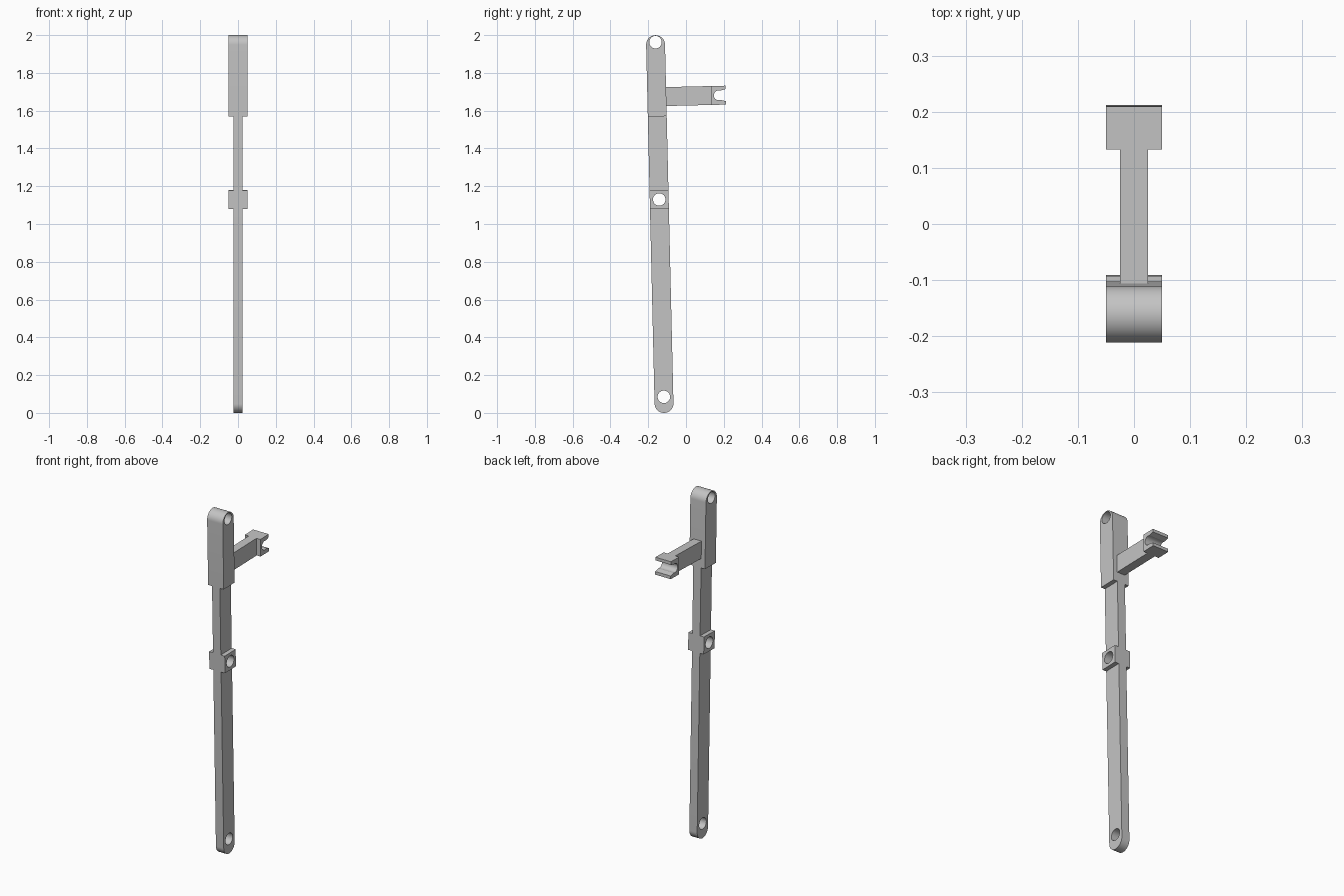
import bpy
import bmesh
from math import cos, sin, pi, radians
from mathutils import Matrix

cube = bpy.data.objects.get("Cube")
if cube:
    bpy.data.objects.remove(cube, do_unlink=True)

# Single plain grey
grey = bpy.data.materials.new("light_grey")
grey.use_nodes = True
colour = (0.55, 0.55, 0.55, 1)
grey.diffuse_color = colour
grey.node_tree.nodes["Principled BSDF"].inputs["Base Color"].default_value = colour

WIDE, NARROW = 0.05, 0.025   # half thicknesses across x
R = 0.05                     # half depth of the lever
HOLE = 0.033
TOP = 1.9                    # centre of the top rounding
ARM = 1.624                  # height of the side arm

# Profile plane (depth, height) stood upright, then leaned slightly forward
upright = Matrix(((0, 0, 1, 0), (1, 0, 0, 0), (0, 1, 0, 0), (0, 0, 0, 1)))
PLACE = (Matrix.Translation((0, -0.1164, R))
         @ Matrix.Rotation(0.0235, 4, 'X') @ upright)


def arc(u, v, r, start, end, steps=24):
    angles = [radians(start + (end - start) * i / steps) for i in range(steps + 1)]
    return [(u + r * cos(a), v + r * sin(a)) for a in angles]


def hole(v):
    return arc(0, v, HOLE, 0, 360, 40)[:-1]


def box(u0, u1, v0, v1):
    return [(u0, v0), (u1, v0), (u1, v1), (u0, v1)]


def plate(name, half, *loops):
    """Extrude an outline, with optional holes, evenly to both sides."""
    curve = bpy.data.curves.new(name, 'CURVE')
    curve.dimensions = '2D'
    curve.fill_mode = 'BOTH'
    curve.extrude = half
    for loop in loops:
        spline = curve.splines.new('POLY')
        spline.points.add(len(loop) - 1)
        for point, (u, v) in zip(spline.points, loop):
            point.co = (u, v, 0, 1)
        spline.use_cyclic_u = True
    obj = bpy.data.objects.new(name, curve)
    bpy.context.collection.objects.link(obj)
    bpy.ops.object.select_all(action='DESELECT')
    obj.select_set(True)
    bpy.context.view_layer.objects.active = obj
    bpy.ops.object.convert(target='MESH')
    obj = bpy.context.view_layer.objects.active
    obj.name = name
    mesh = obj.data
    bm = bmesh.new()
    bm.from_mesh(mesh)
    bmesh.ops.remove_doubles(bm, verts=bm.verts, dist=0.00005)
    bmesh.ops.transform(bm, matrix=PLACE, verts=bm.verts)
    bmesh.ops.recalc_face_normals(bm, faces=bm.faces)
    bm.to_mesh(mesh)
    bm.free()
    mesh.materials.clear()
    mesh.materials.append(grey)
    bpy.ops.object.shade_smooth_by_angle(angle=radians(30))
    return obj


# Lever, from bottom to top
plate("lower_bar", NARROW, arc(0, 0, R, 180, 360) + [(R, 1.03), (-R, 1.03)], hole(0.035))
plate("pivot_block", WIDE, box(-R, R, 1.03, 1.13), hole(1.08))
plate("upper_bar", NARROW, box(-R, R, 1.13, 1.52))
plate("top_link", WIDE, [(-R, 1.52), (R, 1.52)] + arc(0, TOP, R, 0, 180), hole(1.913))

# Side arm ending in a fork with a round, flared socket
plate("side_arm", NARROW, box(0.04, 0.289, ARM - R, ARM + R))
end, lip = 0.3655, 0.032
socket = arc(0.328, ARM, 0.026, 290, 70)
plate("fork_end", WIDE,
      [(0.289, ARM + R), (0.289, ARM - R), (end, ARM - R), (end, ARM - lip)]
      + socket + [(end, ARM + lip), (end, ARM + R)])
